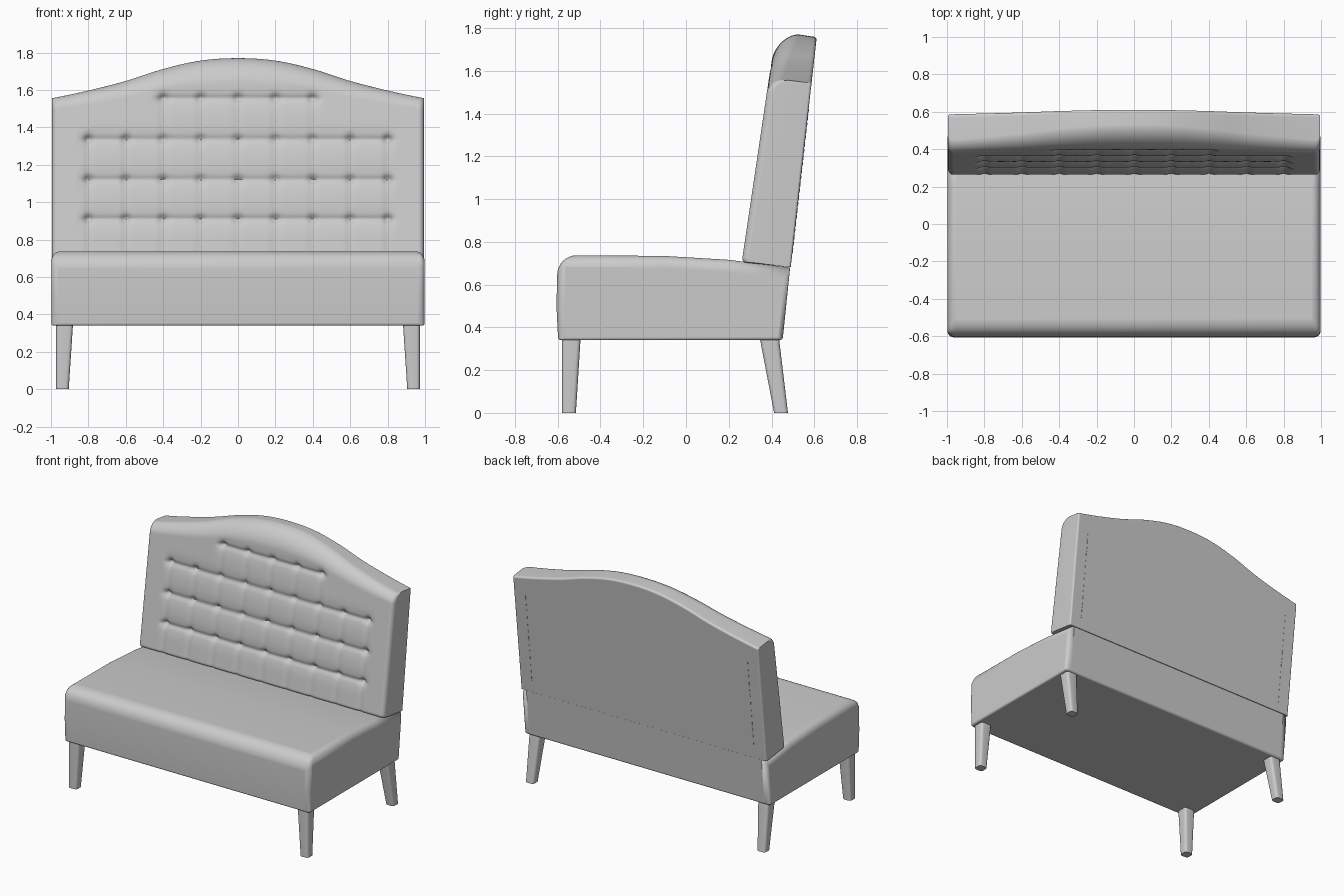
import bpy, bmesh, math
from mathutils import Vector

if "Cube" in bpy.data.objects:
    bpy.data.objects.remove(bpy.data.objects["Cube"], do_unlink=True)

fabric = bpy.data.materials.new("grey fabric")
fabric.use_nodes = True
GREY = (0.6, 0.6, 0.6, 1)
fabric.diffuse_color = GREY
fabric.node_tree.nodes["Principled BSDF"].inputs["Base Color"].default_value = GREY


def finish(name, bm, angle=40):
    bmesh.ops.recalc_face_normals(bm, faces=bm.faces)
    mesh = bpy.data.meshes.new(name)
    bm.to_mesh(mesh)
    bm.free()
    mesh.materials.append(fabric)
    ob = bpy.data.objects.new(name, mesh)
    bpy.context.collection.objects.link(ob)
    bpy.ops.object.select_all(action="DESELECT")
    bpy.context.view_layer.objects.active = ob
    ob.select_set(True)
    bpy.ops.object.shade_smooth_by_angle(angle=math.radians(angle))
    return ob


def loft(bm, a, b):
    """Closed prism between two matching loops of points."""
    va, vb = [bm.verts.new(p) for p in a], [bm.verts.new(p) for p in b]
    bm.faces.new(va)
    bm.faces.new(vb[::-1])
    n = len(a)
    for i in range(n):
        bm.faces.new((va[i], vb[i], vb[(i + 1) % n], va[(i + 1) % n]))


def add_bevel(ob, width, segments, weighted=False):
    mod = ob.modifiers.new("rounding", "BEVEL")
    mod.width, mod.segments = width, segments
    mod.limit_method = "WEIGHT" if weighted else "ANGLE"
    mod.angle_limit = math.radians(40)


# Seat: side profile extruded across, each kind of edge with its own rounding
profile = [(-0.598, 0.34), (-0.606, 0.5), (-0.6, 0.738), (-0.1, 0.734),
           (0.2, 0.716), (0.487, 0.68), (0.452, 0.34)]
bm = bmesh.new()
loft(bm, [(-0.998, y, z) for y, z in profile], [(0.998, y, z) for y, z in profile])
weight = bm.edges.layers.float.new("bevel_weight_edge")
for e in bm.edges:
    a, b = (v.co for v in e.verts)
    mid, run = (a + b) / 2, b - a
    if abs(run.x) > 1:
        if mid.y < -0.5 and mid.z > 0.7:
            e[weight] = 1
        elif mid.z < 0.4:
            e[weight] = 0.16
    elif mid.z < 0.4 and abs(run.z) < 0.01:
        e[weight] = 0.16
    elif mid.z > 0.69:
        e[weight] = 0.6
    elif mid.y < 0:
        e[weight] = 0.4
    else:
        e[weight] = 0.25
seat = finish("seat", bm)
add_bevel(seat, 0.09, 8, weighted=True)

# Backrest: tufted front sheet and plain back sheet, joined round the rim
CREST = [(0, 1.77), (0.2, 1.757), (0.4, 1.712), (0.6, 1.648), (0.8, 1.597), (1, 1.555)]
ROWS = [0.91, 1.12, 1.335, 1.555]
HALF = 0.995


def crest(x):
    """Smooth curve through the crest points, flat in the middle."""
    x = min(abs(x), 0.9999) * 5
    i = int(x)
    f = x - i
    z = lambda k: CREST[abs(k)][1] if k < 6 else 1.525
    p, q, r, s = (z(i + k) for k in (-1, 0, 1, 2))
    return q + 0.5 * f * (r - p + f * (2 * p - 5 * q + 4 * r - s + f * (3 * (q - r) + s - p)))


def rounding(d, r, depth):
    return depth * (1 - math.sqrt(1 - (1 - d / r) ** 2)) if d < r else 0


def bump(d, width):
    return math.exp(-(d / width) ** 2)


def fade(value, limit, soft=0.06):
    return max(0, min(1, (limit - abs(value)) / soft + 1))


def tufting(x, z):
    depth = 0
    for i, row in enumerate(ROWS):
        reach = 0.4 if i == 3 else 0.8
        crease = 0.009 * bump(z - row, 0.014) + 0.008 * bump(z - row, 0.05)
        depth += crease * fade(x, reach)
        k = round(x / 0.2) * 0.2
        if abs(k) < reach + 0.05:
            depth += 0.016 * bump(math.hypot(x - k, z - row), 0.022)
    k = round(x / 0.2) * 0.2
    if abs(k) < 0.85:
        top = ROWS[3] if abs(k) < 0.45 else ROWS[2]
        depth += 0.006 * bump(x - k, 0.018) * fade(max(0, z - top), 0, 0.05)
    return depth


def front_point(x, t):
    top = crest(x)
    z = 0.703 + t * (top - 0.703)
    swell = max(0, (top - 1.555) / 0.215)
    y = 0.26 + 0.148 * (z - 0.7) + tufting(x, z)
    y += rounding(top - z, 0.06 + 0.07 * swell, 0.06 + 0.05 * swell)
    y += rounding(HALF - abs(x), 0.03, 0.035) + rounding(z - 0.703, 0.025, 0.02)
    return x, y, z


def back_point(x, t):
    top = crest(x) - 0.01
    z = 0.682 + t * (top - 0.682)
    y = 0.49 + 0.113 * (z - 0.682)
    y -= rounding(top - z, 0.015, 0.02) + rounding(HALF - abs(x), 0.012, 0.012)
    return x, y, z


NX, NZ = 200, 130
bm = bmesh.new()
sheets = []
for point in (front_point, back_point):
    grid = [[bm.verts.new(point(HALF * math.sin(math.pi * (i / NX - 0.5)),
                                0.5 - 0.5 * math.cos(math.pi * j / NZ)))
             for j in range(NZ + 1)] for i in range(NX + 1)]
    for i in range(NX):
        for j in range(NZ):
            bm.faces.new((grid[i][j], grid[i + 1][j], grid[i + 1][j + 1], grid[i][j + 1]))
    sheets.append([grid[i][0] for i in range(NX)] + [grid[NX][j] for j in range(NZ)]
                  + [grid[i][NZ] for i in range(NX, 0, -1)] + [grid[0][j] for j in range(NZ, 0, -1)])
f, b = sheets
for i in range(len(f)):
    j = (i + 1) % len(f)
    bm.faces.new((f[i], f[j], b[j], b[i]))
finish("backrest", bm, 50)

# Seams: fine raised stitches down the rear panel
bm = bmesh.new()
for x in (-0.9, 0.9):
    for i in range(22):
        z = 0.75 + i * 0.031
        y = 0.49 + 0.113 * (z - 0.682)
        ring = [(x + dx, y + 0.113 * dz, z + dz)
                for dx, dz in ((-0.002, 0), (0.002, 0), (0.002, 0.02), (-0.002, 0.02))]
        loft(bm, ring, [Vector(p) + Vector((0, 0.002, 0)) for p in ring])
finish("rear_seam_stitches", bm)


# Legs: tapered square posts, straight on the outer face
def leg(name, side, top, foot):
    def ring(inner, ys, z):
        return [(side * x, y, z) for x, y in
                ((inner, ys[0]), (0.972, ys[0]), (0.972, ys[1]), (inner, ys[1]))]
    bm = bmesh.new()
    loft(bm, ring(0.882, top, 0.35), ring(0.905, foot, 0))
    bmesh.ops.bevel(bm, geom=[e for e in bm.edges if abs(e.verts[0].co.z - e.verts[1].co.z) > 0.1],
                    offset=0.018, segments=4, profile=0.5, affect="EDGES")
    finish(name, bm)


for side, word in ((1, "left"), (-1, "right")):
    leg("front_leg_" + word, side, (-0.58, -0.493), (-0.58, -0.515))
    leg("back_leg_" + word, side, (0.345, 0.435), (0.412, 0.477))
